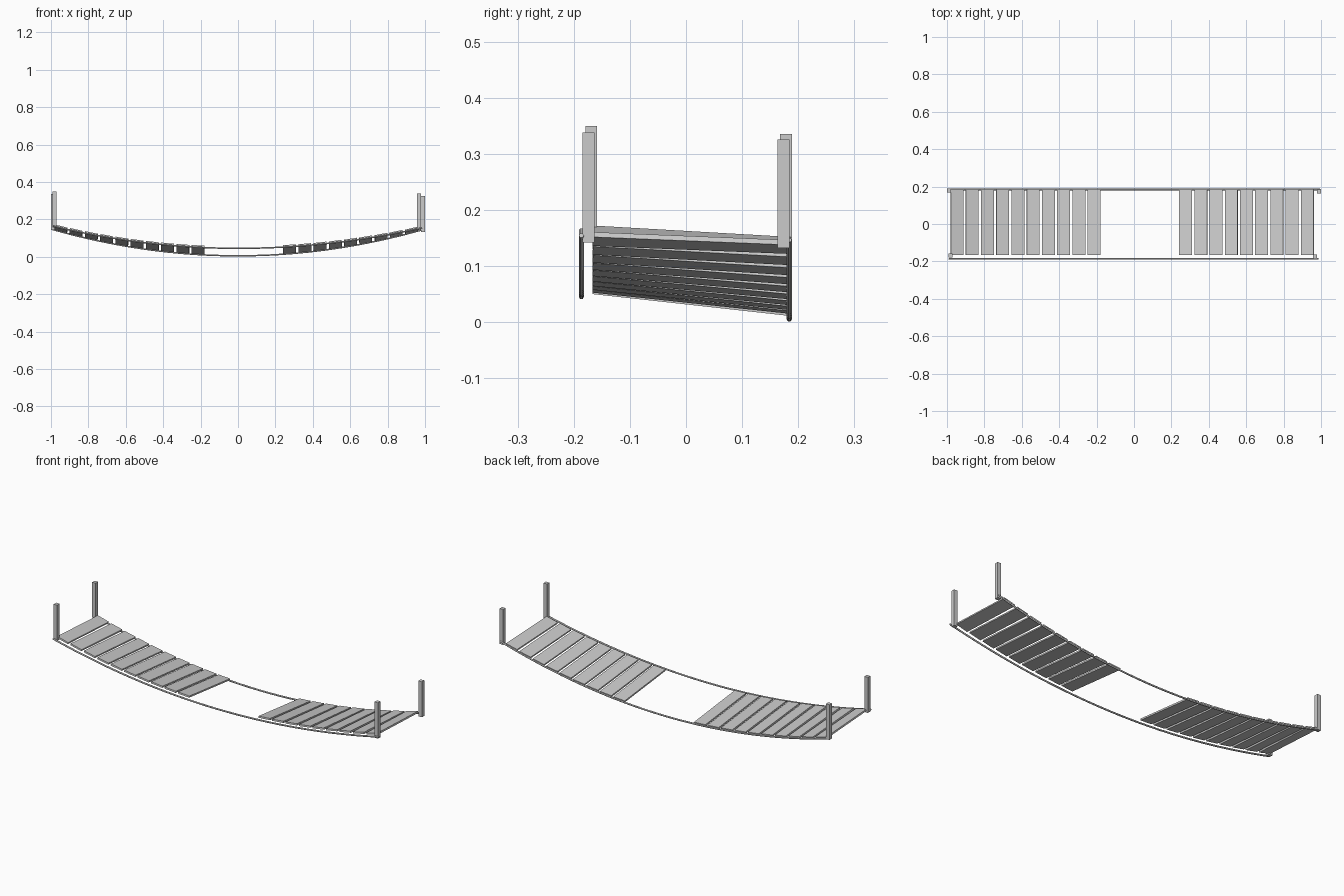
import bpy, bmesh
from mathutils import Vector, Matrix

if "Cube" in bpy.data.objects:
    bpy.data.objects.remove(bpy.data.objects["Cube"])


def front_z(x):
    return 0.045 + (0.121 if x < 0 else 0.113) * x * x


def back_z(x):
    return 0.005 + 0.143 * x * x


def box(name, matrix, size):
    mesh = bpy.data.meshes.new(name)
    bm = bmesh.new()
    bmesh.ops.create_cube(bm, size=1, matrix=Matrix.Diagonal((*size, 1)))
    bm.to_mesh(mesh)
    bm.free()
    obj = bpy.data.objects.new(name, mesh)
    obj.matrix_world = matrix
    bpy.context.collection.objects.link(obj)
    return obj


def rope(name, y, height, x0, x1, steps=32):
    curve = bpy.data.curves.new(name, 'CURVE')
    curve.dimensions = '3D'
    curve.bevel_depth = 0.0045
    curve.bevel_resolution = 1
    curve.use_fill_caps = True
    spline = curve.splines.new('POLY')
    spline.points.add(steps)
    for i, p in enumerate(spline.points):
        x = x0 + (x1 - x0) * i / steps
        p.co = (x, y, height(x), 1)
    obj = bpy.data.objects.new(name, curve)
    bpy.context.collection.objects.link(obj)


# Sagging support ropes, the back one hanging lower
rope("front_rope", -0.1865, front_z, -0.99, 0.985)
rope("back_rope", 0.184, back_z, -0.995, 0.995)

# Deck planks following both ropes, with five missing in the middle
Y0, Y1 = -0.166, 0.186
for i in list(range(10)) + list(range(15, 24)):
    x = -0.947 + 0.0815 * i
    a = Vector((x, Y0, front_z(x) + 0.006))
    b = Vector((x, Y1, back_z(x) + 0.006))
    d = 0.03
    rise = (front_z(x + d) + back_z(x + d) - front_z(x - d) - back_z(x - d)) / 2
    v = (b - a).normalized()
    u = Vector((2 * d, 0, rise))
    n = u.cross(v).normalized()
    u = v.cross(n)
    m = Matrix((u, v, n)).transposed().to_4x4()
    m.translation = (a + b) / 2
    box(f"plank_{i:02d}", m, (0.069, (b - a).length, 0.009))

# Four end posts, slightly out of line
posts = {
    "post_front_left": (-0.980, -0.169, 0.155, 0.350),
    "post_back_left": (-0.990, 0.178, 0.142, 0.335),
    "post_front_right": (0.967, -0.174, 0.142, 0.338),
    "post_back_right": (0.989, 0.174, 0.132, 0.326),
}
for name, (x, y, z0, z1) in posts.items():
    box(name, Matrix.Translation((x, y, (z0 + z1) / 2)), (0.021, 0.021, z1 - z0))
